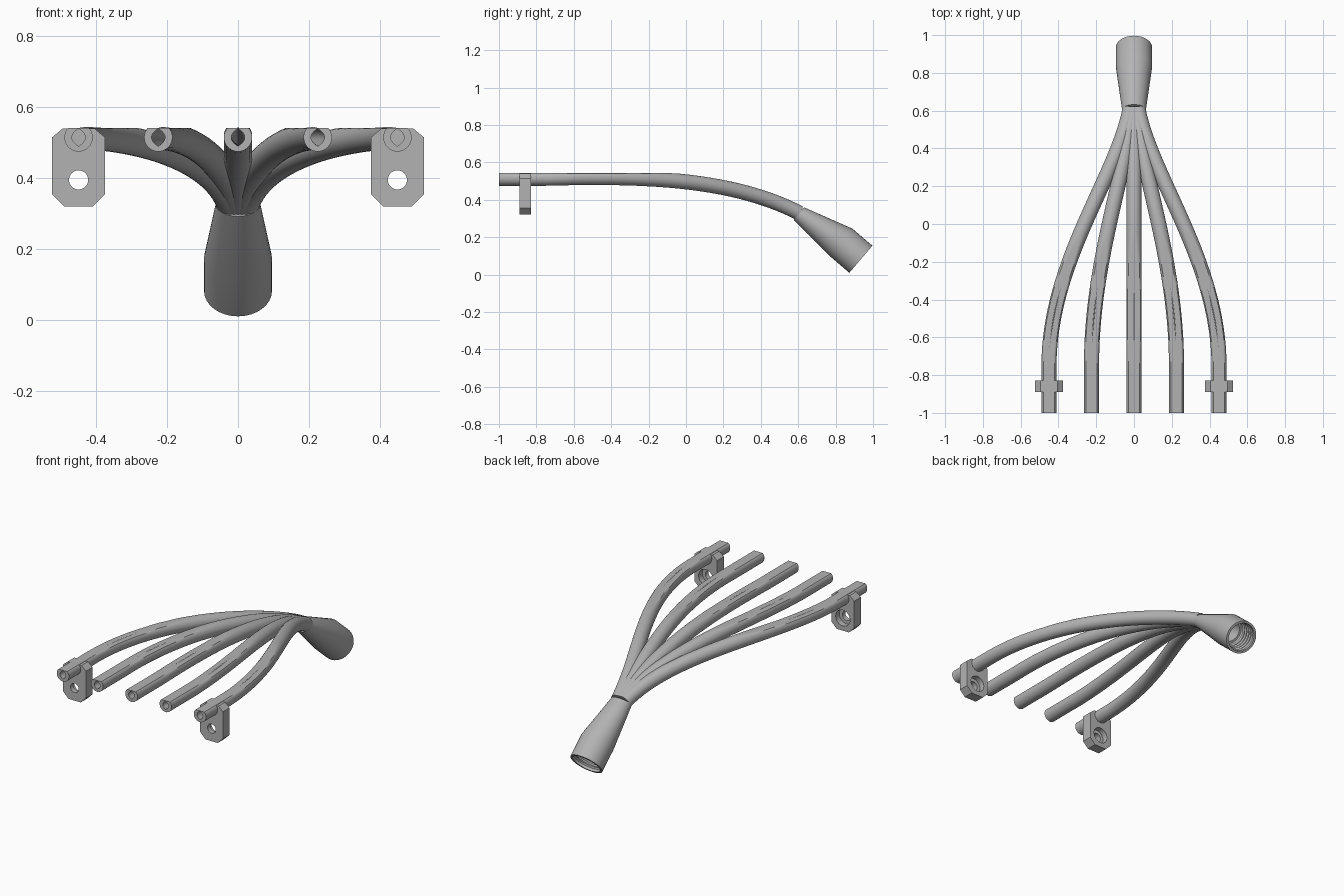
import bpy, bmesh
from math import sin, cos, pi, radians
from mathutils import Vector

cube = bpy.data.objects.get("Cube")
if cube:
    bpy.data.objects.remove(cube)

grey = bpy.data.materials.new("plain_grey")
grey.use_nodes = True
grey.diffuse_color = (0.45, 0.45, 0.45, 1)
grey.node_tree.nodes["Principled BSDF"].inputs["Base Color"].default_value = (0.45, 0.45, 0.45, 1)

SIDES = 32
TOP = 0.542      # level at which the tubes are shaved flat
ANGLES = [2 * pi * i / SIDES for i in range(SIDES)]
Z = Vector((0, 0, 1))


def loft(name, rings, wrap=False):
    """Skin a list of equal rings; wrap joins last to first, otherwise cap."""
    bm = bmesh.new()
    rows = [[bm.verts.new(p) for p in ring] for ring in rings]
    n = len(rows[0])
    pairs = list(zip(rows, rows[1:])) + ([(rows[-1], rows[0])] if wrap else [])
    for a, b in pairs:
        for i in range(n):
            j = (i + 1) % n
            bm.faces.new((a[i], a[j], b[j], b[i]))
    if not wrap:
        bm.faces.new(rows[0])
        bm.faces.new(rows[-1])
    bmesh.ops.recalc_face_normals(bm, faces=bm.faces)
    mesh = bpy.data.meshes.new(name)
    bm.to_mesh(mesh)
    bm.free()
    mesh.materials.append(grey)
    obj = bpy.data.objects.new(name, mesh)
    bpy.context.collection.objects.link(obj)
    return obj


def activate(obj):
    bpy.ops.object.select_all(action='DESELECT')
    obj.select_set(True)
    bpy.context.view_layer.objects.active = obj


def smooth(obj):
    activate(obj)
    bpy.ops.object.shade_smooth_by_angle(angle=radians(32))


# Tubes: a straight front run, then a curve sweeping back and down to the neck
def tube_path(k):
    p = [Vector(v) for v in ((0.45 * k, -0.75, 0.515), (0.45 * k, -0.2, 0.53),
                             (0.09 * k, 0.25, 0.51), (0.022 * k, 0.605, 0.33))]
    pts = [Vector((0.45 * k, -1, 0.515))]
    for i in range(33):
        t = i / 32
        u = 1 - t
        pts.append(p[0] * u**3 + p[1] * 3 * u * u * t + p[2] * 3 * u * t * t + p[3] * t**3)
    return pts


def tube(name, k):
    pts = tube_path(k)
    outer, bore = [], []
    for i, c in enumerate(pts):
        tangent = (pts[min(i + 1, len(pts) - 1)] - pts[max(i - 1, 0)]).normalized()
        if i == 0:
            tangent = Vector((0, 1, 0))
        side = tangent.cross(Z).normalized()
        up = side.cross(tangent)
        ring = [c + side * 0.04 * cos(a) + up * 0.04 * sin(a) for a in ANGLES]
        for v in ring:
            v.z = min(v.z, TOP)
        outer.append(ring)
        # pointed lens bore
        bore.append([c + side * 0.019 * cos(a) * abs(cos(a)) + up * 0.025 * sin(a)
                     for a in ANGLES])
    smooth(loft(name, outer + bore[::-1], wrap=True))


for name, k in (("right_outer_tube", -1), ("right_inner_tube", -0.5), ("centre_tube", 0),
                ("left_inner_tube", 0.5), ("left_outer_tube", 1)):
    tube(name, k)

# Socket: oval neck flaring into a round cup with a ridged bore
axis = Vector((0, 0.76, -0.65)).normalized()
up = Vector((0, 0.65, 0.76)).normalized()
end = Vector((0, 0.935, 0.082))


def socket_ring(depth, rx, rz, drop=0):
    c = end - axis * depth - up * drop
    return [c + Vector((rx * cos(a), 0, 0)) + up * rz * sin(a) for a in ANGLES]


profile = [(0.41, 0.063, 0.044, 0.03), (0.14, 0.096, 0.095), (0, 0.096, 0.095),
           (0, 0.082, 0.082)]
for i in range(5):
    d = 0.015 + i * 0.024
    profile += [(d, 0.082, 0.082), (d + 0.008, 0.075, 0.075), (d + 0.016, 0.082, 0.082)]
profile += [(0.14, 0.078, 0.078), (0.14, 0.066, 0.066), (0.37, 0.035, 0.025, 0.027)]
smooth(loft("socket", [socket_ring(*p) for p in profile]))

# Mounting brackets: chamfered plates with a counterbored bolt hole
HOLE_Z = 0.395
for name, x in (("right_bracket", -0.45), ("left_bracket", 0.45)):
    outline = [(-0.075, 0.355), (-0.04, 0.32), (0.04, 0.32), (0.075, 0.355),
               (0.075, 0.515), (0.045, 0.54), (-0.045, 0.54), (-0.075, 0.515)]
    plate = loft(name, [[Vector((x + a, y, z)) for a, z in outline] for y in (-0.89, -0.828)])
    steps = ((-0.95, 0.027), (-0.862, 0.027), (-0.862, 0.047), (-0.78, 0.047))
    cutter = loft("bolt_cutter", [[Vector((x + r * cos(a), y, HOLE_Z + r * sin(a)))
                                   for a in ANGLES] for y, r in steps])
    cutter.hide_render = True
    cut = plate.modifiers.new("bolt_hole", 'BOOLEAN')
    cut.operation = 'DIFFERENCE'
    cut.solver = 'EXACT'
    cut.object = cutter
    activate(plate)
    bpy.ops.object.modifier_apply(modifier=cut.name)
    bpy.data.objects.remove(cutter)
    smooth(plate)
